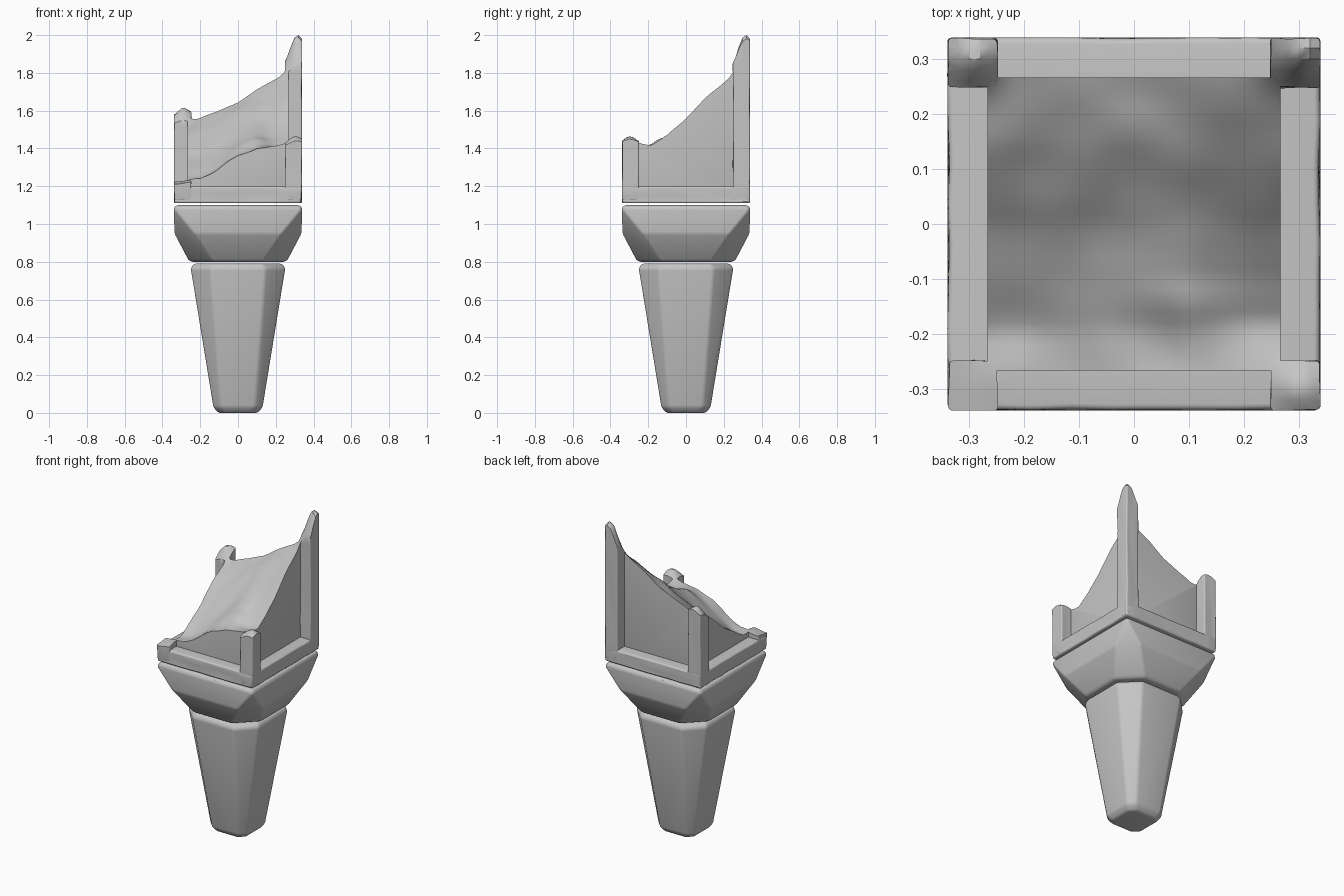
import bpy, bmesh, math
from mathutils import Vector, noise

if "Cube" in bpy.data.objects:
    bpy.data.objects.remove(bpy.data.objects["Cube"], do_unlink=True)

stone = bpy.data.materials.new("grey_stone")
stone.use_nodes = True
GREY = (0.56, 0.56, 0.56, 1)
stone.diffuse_color = GREY
stone.node_tree.nodes["Principled BSDF"].inputs["Base Color"].default_value = GREY

HALF = 0.34      # half width of the square block
PANEL = 0.267    # half width of the recessed panels


def to_object(name, bm):
    bmesh.ops.recalc_face_normals(bm, faces=bm.faces)
    mesh = bpy.data.meshes.new(name)
    bm.to_mesh(mesh)
    bm.free()
    mesh.materials.append(stone)
    obj = bpy.data.objects.new(name, mesh)
    bpy.context.collection.objects.link(obj)
    return obj


def finish(obj, bevel, cutter=None):
    """Round the edges, break off the top and shade."""
    mod = obj.modifiers.new("worn_edges", 'BEVEL')
    mod.width, mod.segments = bevel, 3
    mod.limit_method, mod.angle_limit = 'ANGLE', math.radians(20)
    if cutter:
        cut = obj.modifiers.new("break", 'BOOLEAN')
        cut.operation, cut.solver, cut.object = 'DIFFERENCE', 'EXACT', cutter
    bpy.ops.object.select_all(action='DESELECT')
    obj.select_set(True)
    bpy.context.view_layer.objects.active = obj
    bpy.ops.object.convert(target='MESH')
    bpy.ops.object.shade_smooth_by_angle(angle=math.radians(35))


def octagon_solid(name, rings, bevel):
    """Convex solid through chamfered squares: (z, half width, half face)."""
    bm = bmesh.new()
    for z, half, face in rings:
        for sx in (-1, 1):
            for sy in (-1, 1):
                bm.verts.new((sx * half, sy * face, z))
                bm.verts.new((sx * face, sy * half, z))
    bmesh.ops.remove_doubles(bm, verts=bm.verts, dist=0.0005)
    bmesh.ops.convex_hull(bm, input=bm.verts)
    bmesh.ops.dissolve_limit(bm, angle_limit=math.radians(2),
                             verts=bm.verts, edges=bm.edges)
    finish(to_object(name, bm), bevel)


def stone_box(name, low, high, bevel, cuts, wobble, cutter):
    """Box with slightly uneven sides, cut by the broken surface."""
    low, high = Vector(low), Vector(high)
    bm = bmesh.new()
    bmesh.ops.create_cube(bm, size=1)
    for v in bm.verts:
        v.co = Vector([l + (c + 0.5) * (h - l) for l, c, h in zip(low, v.co, high)])
    if cuts:
        bmesh.ops.subdivide_edges(bm, edges=bm.edges, cuts=cuts, use_grid_fill=True)
    for v in bm.verts:
        n = noise.noise(v.co * 11)
        v.co.x *= 1 - wobble * abs(n)
        v.co.y *= 1 - wobble * abs(noise.noise(v.co * 13))
    finish(to_object(name, bm), bevel, cutter)


# Broken top: height profiles along the four sides
FRONT = [(-.34, 1.21), (-.2, 1.23), (-.1, 1.29), (0, 1.36), (.1, 1.4), (.34, 1.42)]
BACK = [(-.34, 1.57), (-.2, 1.6), (-.1, 1.64), (0, 1.68), (.1, 1.75), (.2, 1.81), (.34, 1.9)]
LEFT = [(-.34, 1.21), (-.2, 1.23), (0, 1.35), (.15, 1.47), (.34, 1.57)]
RIGHT = [(-.34, 1.42), (-.18, 1.43), (-.1, 1.48), (0, 1.58), (.1, 1.69), (.2, 1.79), (.34, 1.9)]
# Spikes on the posts and a shelf behind the front: x, y, height, radius
BUMPS = [(.31, .31, .14, .05), (-.29, .3, .06, .045), (.3, -.3, .05, .05),
         (.06, -.13, .035, .1)]


def along(profile, t):
    for (a, ha), (b, hb) in zip(profile, profile[1:]):
        if t <= b:
            return ha + (hb - ha) * (t - a) / (b - a)
    return profile[-1][1]


def broken_height(x, y):
    x, y = (max(-HALF, min(HALF, c)) for c in (x, y))
    u, v = (x + HALF) / (2 * HALF), (y + HALF) / (2 * HALF)
    sides = ((1 - v) * along(FRONT, x) + v * along(BACK, x)
             + (1 - u) * along(LEFT, y) + u * along(RIGHT, y))
    corners = ((1 - v) * ((1 - u) * FRONT[0][1] + u * FRONT[-1][1])
               + v * ((1 - u) * BACK[0][1] + u * BACK[-1][1]))
    bumps = sum(h * math.exp(-((x - bx) ** 2 + (y - by) ** 2) / r ** 2)
                for bx, by, h, r in BUMPS)
    rough = 0.012 * noise.noise(Vector((x * 9, y * 9, 0)))
    return min(2.0, sides - corners + bumps + rough)


# Helper solid above the broken surface
bm = bmesh.new()
bmesh.ops.create_grid(bm, x_segments=40, y_segments=40, size=0.4)
for v in bm.verts:
    v.co.z = broken_height(v.co.x, v.co.y)
roof = bmesh.ops.extrude_face_region(bm, geom=bm.faces[:])
for v in roof["geom"]:
    if isinstance(v, bmesh.types.BMVert):
        v.co.z = 2.4
cutter = to_object("break_cutter", bm)
cutter.hide_render = True

# Tapered shaft and flared collar
octagon_solid("shaft", [(0, .105, .07), (.03, .13, .09),
                        (.765, .25, .145), (.79, .235, .13)], 0.012)
octagon_solid("collar", [(.8, .25, .13), (.815, .265, .14), (.95, .336, .23),
                         (1.085, HALF, HALF), (1.1, .325, .325)], 0.014)

# Square block: base band, recessed core and four corner posts
stone_box("base_band", (-HALF, -HALF, 1.11), (HALF, HALF, 1.2), 0.022, 8, 0.025, cutter)
stone_box("panel_core", (-PANEL, -PANEL, 1.13), (PANEL, PANEL, 2.2), 0.004, 0, 0, cutter)
for side, sx in (("right", -1), ("left", 1)):
    for end, sy in (("front", -1), ("back", 1)):
        xs = sorted((sx * 0.25, sx * HALF))
        ys = sorted((sy * 0.25, sy * HALF))
        stone_box(f"{end}_{side}_post", (xs[0], ys[0], 1.125), (xs[1], ys[1], 2.2),
                  0.022, 10, 0.02, cutter)

bpy.data.objects.remove(cutter, do_unlink=True)
